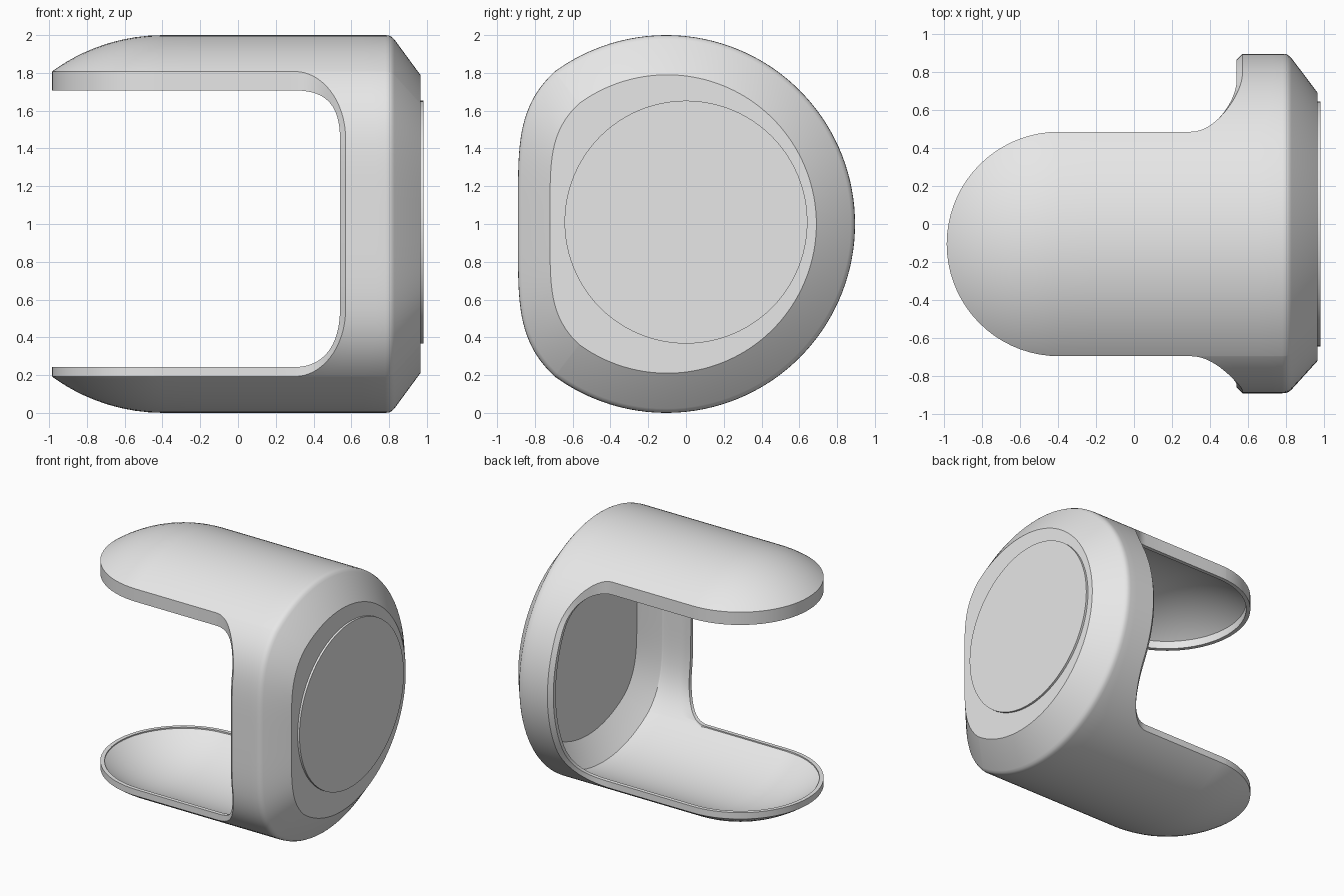
import bpy, bmesh, math
from mathutils import Vector, Matrix

cube = bpy.data.objects.get("Cube")
if cube:
    bpy.data.objects.remove(cube)

grey = bpy.data.materials.new("plain_grey")
grey.use_nodes = True
grey.diffuse_color = (0.8, 0.8, 0.8, 1)
grey.node_tree.nodes["Principled BSDF"].inputs["Base Color"].default_value = (0.8, 0.8, 0.8, 1)

CY = -0.105            # centre line of the round body
HALF = 0.59            # half width of the tongues
EDGE = math.sqrt(1 - HALF ** 2)   # height of the tongue edge above the middle
STRAIGHT = 0.45        # half height of the straight part of the side opening
X_RING, X_FILLET, X_DOME = 0.57, 0.3, -0.395
THICK = 0.05


def finish(bm, name):
    mesh = bpy.data.meshes.new(name)
    bm.to_mesh(mesh)
    bm.free()
    mesh.materials.append(grey)
    obj = bpy.data.objects.new(name, mesh)
    bpy.context.collection.objects.link(obj)
    bpy.ops.object.select_all(action="DESELECT")
    obj.select_set(True)
    bpy.context.view_layer.objects.active = obj
    bpy.ops.object.shade_smooth_by_angle(angle=math.radians(30))
    return obj


def opening_x(h):
    """x of the opening edge at height h from the middle."""
    if h <= STRAIGHT:
        return X_RING
    t = min(1, (h - STRAIGHT) / (EDGE - STRAIGHT))
    return X_FILLET + (X_RING - X_FILLET) * math.sqrt(1 - t * t)


def section_half():
    """Upper half of the cross-section, from the back over the top to the front."""
    side = [STRAIGHT * i / 10 for i in range(10)]
    side += [STRAIGHT + (EDGE - STRAIGHT) * math.sin(math.pi / 2 * i / 16) for i in range(16)]
    back = [(CY + math.sqrt(1 - h * h), h) for h in side]
    front = [(-0.89 + (0.89 + CY - HALF) * (h / EDGE) ** 4.5, h) for h in reversed(side)]
    offs = [HALF * math.cos(math.pi * i / 36) for i in range(37)]
    top = [(CY + d, math.sqrt(1 - d * d)) for d in offs]
    return back, top, front


def add_grid(bm, columns):
    verts = [[bm.verts.new(p) for p in col] for col in columns]
    for a, b in zip(verts, verts[1:]):
        for i in range(len(a) - 1):
            bm.faces.new((a[i], a[i + 1], b[i + 1], b[i]))
    return verts


# Outer skin: chamfered end, ring and two tongues with domed tips
bm = bmesh.new()
back, top, front = section_half()
chamfer = [(0.965, 0.79), (0.828, 0.977), (0.815, 0.99), (0.80, 0.998), (0.78, 1)]
for sign in (1, -1):
    ring = []
    for y, h in back + top + front:
        col = [(x, -0.08 + (y + 0.08) * s, 1 + sign * h * s) for x, s in chamfer]
        end = opening_x(h)
        col += [(0.78 + (end - 0.78) * i / 4, y, 1 + sign * h) for i in range(1, 5)]
        ring.append(col)
    verts = add_grid(bm, ring)
    bm.faces.new([col[0] for col in verts])
    tongue = []
    for y, h in top:
        d = y - CY
        reach = math.sqrt(max(0, HALF ** 2 - d * d))
        col = [(X_FILLET + (X_DOME - X_FILLET) * i / 4, y, 1 + sign * h) for i in range(5)]
        for i in range(1, 13):
            r = reach * math.sin(math.pi / 2 * i / 12)
            col.append((X_DOME - r, y, 1 + sign * math.sqrt(1 - d * d - r * r)))
        tongue.append(col)
    add_grid(bm, tongue)
bmesh.ops.remove_doubles(bm, verts=bm.verts[:], dist=0.0002)
bmesh.ops.dissolve_degenerate(bm, edges=bm.edges[:], dist=0.0001)
bmesh.ops.recalc_face_normals(bm, faces=bm.faces[:])
cap = max(bm.faces, key=lambda f: f.calc_center_median().x)
if cap.normal.x < 0:
    bmesh.ops.reverse_faces(bm, faces=bm.faces[:])
bm.normal_update()

# Inner skin, offset from the outer one
outer_faces = bm.faces[:]
border = [e for e in bm.edges if e.is_boundary]
inner = {}
for v in bm.verts[:]:
    inner[v] = v.co - v.normal * THICK * min(v.calc_shell_factor(), 1.3)
inner = {v: bm.verts.new(p) for v, p in inner.items()}
for f in outer_faces:
    bm.faces.new([inner[v] for v in reversed(f.verts)])

# Rim: a wall around the opening, then a narrow lip, then back to the inner skin
rim, lip = {}, {}
for v in {v for e in border for v in e.verts}:
    x, y, z = v.co
    side = 1 if y > CY else -1
    w = max(0, min(1, (x - X_FILLET) / (X_RING - X_FILLET))) ** 2
    drop = -0.1 if z > 1 else 0.05
    edge = v.co + Vector((-0.03 * w, -0.03 * w * side, drop * (1 - w)))
    inward = Vector((0, -side, 0))
    if x < X_DOME:
        inward = Vector((X_DOME - x, CY - y, 0)).normalized()
    rim[v] = bm.verts.new(edge)
    lip[v] = bm.verts.new(edge + inward * 0.03)
for e in border:
    a, b = e.verts
    for near, far in ((None, rim), (rim, lip), (lip, inner)):
        p, q = (near[a], near[b]) if near else (a, b)
        bm.faces.new((p, q, far[b], far[a]))
bmesh.ops.recalc_face_normals(bm, faces=bm.faces[:])
finish(bm, "open_shell")

# Round plate on the closed end
bm = bmesh.new()
place = Matrix.Translation((0.97, 0, 1.01)) @ Matrix.Rotation(math.pi / 2, 4, "Y")
bmesh.ops.create_cone(bm, cap_ends=True, segments=96, radius1=0.643, radius2=0.643,
                      depth=0.022, matrix=place)
finish(bm, "end_disc")
